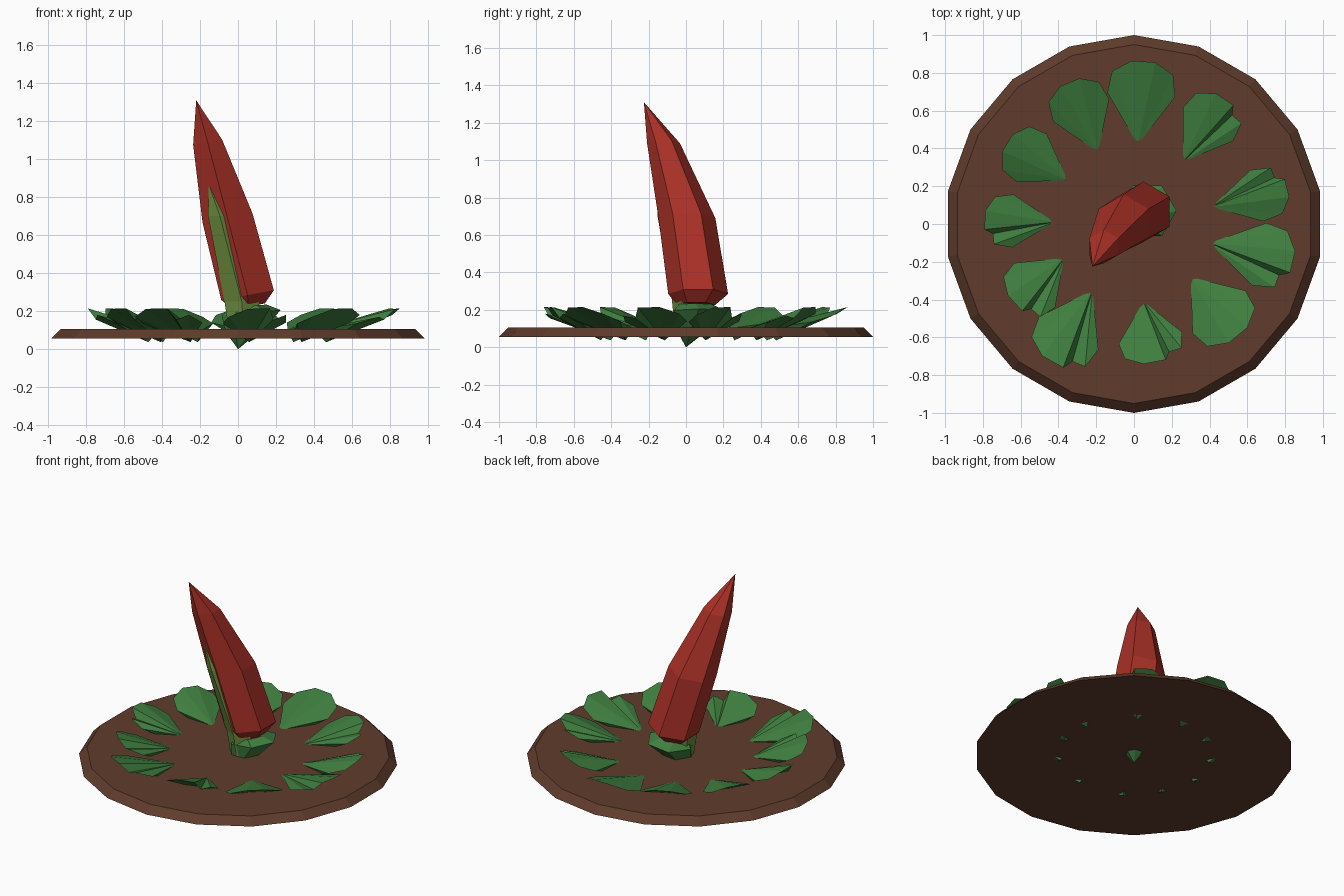
import bpy
from math import sin, cos, radians, pi

if "Cube" in bpy.data.objects:
    bpy.data.objects.remove(bpy.data.objects["Cube"])


def material(name, rgb):
    m = bpy.data.materials.new(name)
    m.diffuse_color = (*rgb, 1)
    m.use_nodes = True
    m.node_tree.nodes["Principled BSDF"].inputs["Base Color"].default_value = m.diffuse_color
    return m


BROWN = material("soil_brown", (0.115, 0.045, 0.025))
RED = material("pepper_red", (0.40, 0.03, 0.02))
LEAF = material("leaf_green", (0.05, 0.21, 0.05))
STALK = material("stalk_green", (0.15, 0.27, 0.05))


def add_mesh(name, verts, faces, mat):
    me = bpy.data.meshes.new(name)
    me.from_pydata(verts, [], faces)
    me.materials.append(mat)
    ob = bpy.data.objects.new(name, me)
    bpy.context.collection.objects.link(ob)
    return ob


def loft(name, rings, mat, sides=6, start=90, tilt=0.0):
    """Stack of polygons (x, y, z, radius); a radius of 0 gives a point."""
    verts, faces, loops = [], [], []
    for x, y, z, r in rings:
        base = len(verts)
        n = sides if r else 1
        for i in range(n):
            a = radians(start) + 2 * pi * i / sides
            verts.append((x + r * cos(a), y + r * sin(a), z + tilt * r * cos(a)))
        loops.append([base + (i % n) for i in range(sides)])
    for lo, hi in zip(loops, loops[1:]):
        for i in range(sides):
            j = (i + 1) % sides
            f = []
            for v in (lo[i], lo[j], hi[j], hi[i]):
                if v not in f:
                    f.append(v)
            faces.append(f)
    if rings[0][3]:
        faces.append(loops[0][::-1])
    if rings[-1][3]:
        faces.append(loops[-1])
    return add_mesh(name, verts, faces, mat)


# Round soil base with a bevelled rim
loft("soil_disc", [(0, 0, 0.055, 1.0), (0, 0, 0.105, 0.95)], BROWN, 18)

# Leaning pepper, stalk behind it and the cup at its foot
loft("pepper", [(0.055, 0.055, 0.225, 0.10), (0.05, 0.065, 0.285, 0.16),
                (-0.055, 0.005, 0.69, 0.152), (-0.16, -0.12, 1.09, 0.088),
                (-0.22, -0.225, 1.31, 0)], RED, tilt=0.18)
loft("stalk", [(0.03, 0.03, 0.10, 0.09), (0.02, 0.03, 0.25, 0.105),
               (-0.095, -0.08, 0.70, 0.072), (-0.155, -0.145, 0.87, 0)], STALK)
loft("stalk_cup", [(0, 0, 0, 0), (0.035, 0.035, 0.10, 0.10),
                   (0.07, 0.07, 0.19, 0.155), (0.05, 0.05, 0.225, 0.10)],
     LEAF, start=0, tilt=0.1)

# Fan-shaped leaves: apex xy, outer end xy, half width, side of the pleat
LEAVES = [
    ((0.02, 0.42), (0.05, 0.86), 0.18, 0),
    ((-0.19, 0.38), (-0.34, 0.75), 0.16, 0),
    ((-0.35, 0.23), (-0.67, 0.43), 0.15, 0),
    ((-0.42, 0.01), (-0.79, 0.02), 0.14, 1),
    ((-0.37, -0.18), (-0.63, -0.42), 0.16, 1),
    ((-0.22, -0.35), (-0.43, -0.73), 0.18, 1),
    ((0.05, -0.41), (0.11, -0.73), 0.17, 1),
    ((0.30, -0.28), (0.55, -0.59), 0.18, 0),
    ((0.40, -0.10), (0.84, -0.20), 0.17, -1),
    ((0.41, 0.09), (0.81, 0.19), 0.14, 1),
    ((0.26, 0.33), (0.48, 0.66), 0.16, -1),
]
# Outline of a leaf: along, across, height
ARC = [(0.60, -1, 0.135), (0.86, -0.9, 0.17), (1.0, -0.35, 0.212),
       (1.0, 0.35, 0.215), (0.86, 0.9, 0.18), (0.60, 1, 0.14)]

for k, (p, q, w, pleat) in enumerate(LEAVES):
    dx, dy = q[0] - p[0], q[1] - p[1]
    length = (dx * dx + dy * dy) ** 0.5
    nx, ny = -dy / length * w, dx / length * w

    def at(t, s, z):
        return (p[0] + dx * t + nx * s, p[1] + dy * t + ny * s, z)

    arc = list(ARC)
    if pleat:  # fold running down one side of the leaf
        i = 4 if pleat > 0 else 2
        arc.insert(i, (0.88, 0.5 * pleat, 0.155))
    n = len(arc)
    verts = [at(0, 0, 0.10), at(0.14, 0, 0.037)] + [at(*a) for a in arc]
    faces = [(0, 2 + i, 3 + i) for i in range(n - 1)]
    faces += [(1, 3 + i, 2 + i) for i in range(n - 1)]
    faces += [(0, 1, 2), (0, n + 1, 1)]
    add_mesh(f"leaf_{k + 1}", verts, faces, LEAF)
